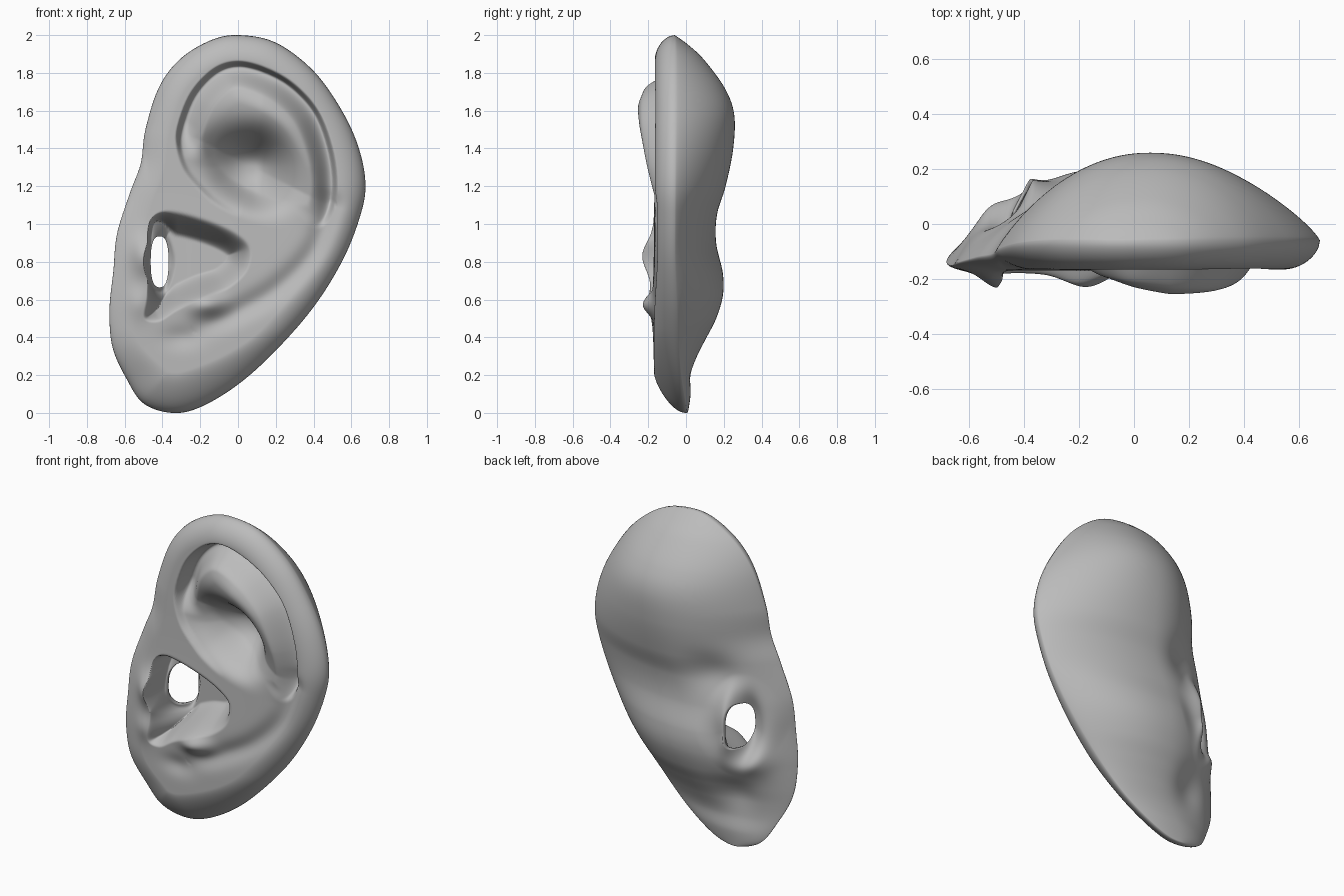
import bpy, bmesh, math
from mathutils import Vector, kdtree

if "Cube" in bpy.data.objects:
    bpy.data.objects.remove(bpy.data.objects["Cube"], do_unlink=True)


def smooth(a, b, v):
    t = min(max((v - a) / (b - a), 0.0), 1.0)
    return t * t * (3 - 2 * t)


def mix(a, b, t):
    return a + (b - a) * t


def spline(pts, n, closed=True):
    """Catmull-Rom curve through pts, resampled to n points evenly along its length."""
    P = [Vector(p).to_3d() for p in pts]
    k, dense = len(P), []
    for i in range(k if closed else k - 1):
        q = [P[j % k] if closed else P[min(max(j, 0), k - 1)] for j in range(i - 1, i + 3)]
        for s in range(30):
            t = s / 30
            dense.append(0.5 * (2 * q[1] + (q[2] - q[0]) * t
                                + (2 * q[0] - 5 * q[1] + 4 * q[2] - q[3]) * t * t
                                + (3 * q[1] - q[0] - 3 * q[2] + q[3]) * t ** 3))
    dense.append(P[0] if closed else P[-1])
    out, run, length = [], 0.0, sum((b - a).length for a, b in zip(dense, dense[1:]))
    step = length / (n if closed else n - 1)
    for a, b in zip(dense, dense[1:]):
        seg = (b - a).length
        while seg > 0 and len(out) * step < run + seg and len(out) < n:
            out.append(a.lerp(b, (len(out) * step - run) / seg))
        run += seg
    while len(out) < n:
        out.append(dense[-1].copy())
    return out


class Curve:
    """Distance lookup in the x-z plane; positive inside a clockwise loop."""

    def __init__(self, pts, n=600, closed=True):
        self.p = spline(pts, n, closed)
        self.flat = [Vector((p.x, p.y, 0)) for p in self.p]
        self.tree = kdtree.KDTree(n)
        for i, p in enumerate(self.flat):
            self.tree.insert(p, i)
        self.tree.balance()

    def dist(self, x, z):
        co, i, d = self.tree.find((x, z, 0))
        t = (self.flat[(i + 1) % len(self.flat)] - self.flat[i - 1]).normalized()
        side = (x - co.x) * t.y - (z - co.y) * t.x
        return side if d < .03 else math.copysign(d, side)


# Outer contour: x, z, and the depth y of the outermost edge
outline = Curve([(0, 2, -.06), (.2, 1.96, -.06), (.4, 1.81, -.06), (.55, 1.6, -.06), (.64, 1.4, -.06),
                 (.675, 1.2, -.06), (.64, 1.02, -.06), (.55, .8, -.06), (.4, .56, -.05), (.2, .33, -.04),
                 (0, .15, -.02), (-.2, .03, 0), (-.35, 0, 0), (-.5, .05, -.02), (-.59, .18, -.06),
                 (-.665, .35, -.11), (-.68, .55, -.14), (-.66, .75, -.15), (-.64, .95, -.14),
                 (-.57, 1.17, -.12), (-.515, 1.32, -.11), (-.49, 1.5, -.09), (-.42, 1.72, -.07),
                 (-.31, 1.87, -.06), (-.15, 1.97, -.06)])
# Inner edge of the outer rim, closed under the upper hollow
rim = Curve([(0, 1.865), (.15, 1.83), (.3, 1.745), (.43, 1.6), (.505, 1.4), (.53, 1.2), (.5, 1.05),
             (.43, .97), (.3, .955), (.15, .98), (0, 1.03), (-.12, 1.1), (-.2, 1.17), (-.29, 1.28),
             (-.33, 1.41), (-.32, 1.53), (-.25, 1.7), (-.13, 1.825)])
# Lower bowl around the ear canal
bowl = Curve([(-.45, 1.04), (-.35, 1.07), (-.15, 1.02), (0, .95), (.07, .87), (.05, .75), (-.05, .655),
              (-.19, .605), (-.32, .54), (-.42, .48), (-.5, .5), (-.485, .62), (-.475, .78), (-.48, .95)])
# Shallow valley between rim and inner ridge towards the lobe
valley = Curve([(.49, 1.1), (.4, .86), (.22, .67), (0, .54), (-.22, .45)], 300, False)
# Back profile: z, furthest y, x of that crest
back_profile = spline([(0, .01, -.35), (.1, .025, -.3), (.2, .025, -.25), (.3, .06, -.2), (.4, .11, -.16),
                       (.5, .16, -.12), (.62, .195, -.1), (.74, .195, -.1), (.9, .16, -.08), (1.05, .165, -.02),
                       (1.2, .21, .03), (1.4, .25, .05), (1.58, .255, .06), (1.72, .205, .05),
                       (1.87, .095, .03), (1.95, .01, .01), (2, -.06, 0)], 401, False)
# Soft bumps: x, z, radius x, radius z, depth change
front_bumps = [(-.49, .83, .075, .1, -.055), (-.17, .57, .1, .06, -.05), (-.52, .58, .06, .08, -.02),
               (-.3, .4, .1, .06, .02), (-.35, .65, .45, .35, -.018)]
back_bumps = [(-.5, .58, .09, .08, .04), (-.38, .36, .12, .12, -.04), (-.27, 1.12, .14, .12, -.04)]
PIT = (.08, 1.3)
HOLE = (-.415, .8)


def bump_sum(bumps, x, z):
    return sum(h * math.exp(-((x - bx) / rx) ** 2 - ((z - bz) / rz) ** 2) for bx, bz, rx, rz, h in bumps)


def tabulate_sections(n=200):
    """Left and right contour points (x, edge y) at evenly spaced heights."""
    rows, p = [], outline.p
    for k in range(n + 1):
        z = min(max(2 * k / n, .004), 1.996)
        hits = []
        for a, b in zip(p, p[1:] + p[:1]):
            if (a.y - z) * (b.y - z) <= 0 and a.y != b.y:
                hits.append(a.lerp(b, (z - a.y) / (b.y - a.y)))
        lo, hi = min(hits, key=lambda v: v.x), max(hits, key=lambda v: v.x)
        rows.append((lo.x, lo.z, hi.x, hi.z))
    return rows


sections = tabulate_sections()


def lookup(rows, f):
    i = min(int(f), len(rows) - 2)
    return [mix(a, b, f - i) for a, b in zip(rows[i], rows[i + 1])]


back_rows, j = [], 0
for k in range(201):
    while j < 399 and back_profile[j + 1].x < k / 100:
        j += 1
    a, b = back_profile[j], back_profile[j + 1]
    back_rows.append(tuple(a.lerp(b, min(max((k / 100 - a.x) / (b.x - a.x), 0), 1)))[1:])


def back_depth(x, z):
    f = min(max(z, 0), 2) * 100
    xl, yl, xr, yr = lookup(sections, f)
    crest, cx = lookup(back_rows, f)
    cx = min(max(cx, mix(xl, xr, .3)), mix(xl, xr, .7))
    if x < cx:
        v, e, power = (cx - x) / (cx - xl), yl, .9
    else:
        v, e, power = (x - cx) / (xr - cx), yr, .82
    v = min(v, 1)
    return mix(e, crest, (1 - v ** 2.1) ** power) + bump_sum(back_bumps, x, z) * smooth(1, .75, v)


def front_depth(x, z):
    dr, db = rim.dist(x, z), bowl.dist(x, z)
    dv = valley.dist(x, z)
    y = -.165 + bump_sum(front_bumps, x, z)
    y += .03 * math.exp(-(dv / .06) ** 2) * smooth(-.35, 0, x)
    if dr > 0:
        # Upper hollow, inner ridge and the groove under the rim
        dx, dz = x - PIT[0], z - PIT[1]
        ang = math.atan2(dz, dx)
        ridge = -.17 - .1 * max(0, math.cos(ang - 1.1)) + .04 * max(0, math.cos(ang - 3.0))
        r = math.hypot(dx / (.17 if dx > 0 else .24), dz / (.18 if dz > 0 else .22))
        inner = mix(ridge, .08, math.exp(-r ** 2.3))
        y = mix(y, inner, smooth(0, mix(.17, .23, max(0, math.sin(ang))), dr))
        groove = .085 * smooth(-.35, .15, math.cos(ang - 1.1)) + .03 * max(0, math.cos(ang - 2.9))
        y += groove * smooth(0, .035, dr) * (1 - smooth(.04, .15, dr))
    if db > 0:
        floor = mix(.1, .03, smooth(-.38, .05, x))
        narrow = smooth(-.32, -.46, x) * smooth(.55, .7, z)
        y = mix(y, floor, smooth(0, mix(.13, .04, narrow), db))
    return y


# Ring grid from the canal opening out to the contour, front and back sheets
N, M = 400, 140
contour = spline([tuple(p) for p in outline.p[::4]], N)
bm = bmesh.new()
front, back = [], []
for p in contour:
    a = math.atan2(p.y - HOLE[1], p.x - HOLE[0])
    r = (abs(math.cos(a) / .047) ** 2.6 + abs(math.sin(a) / .135) ** 2.6) ** (-1 / 2.6)
    hx, hz = HOLE[0] + r * math.cos(a), HOLE[1] + r * math.sin(a)
    hole_y = .04 + 2 * (hx - HOLE[0]) + .03 * smooth(.78, .66, hz)
    frow, brow = [], []
    for k in range(M):
        t = k / M
        t = mix(t, 1 - (1 - t) ** 2, .4)
        x, z = mix(hx, p.x, t), mix(hz, p.y, t)
        away = math.hypot(x - hx, z - hz)
        d = max(outline.dist(x, z), 0)
        yb = mix(hole_y + .025, back_depth(x, z), smooth(0, .18, away))
        yf = mix(hole_y, front_depth(x, z), smooth(0, .04, away))
        q = 1 - min(d / mix(.28, .13, smooth(0, .45, z)), 1)
        yf = mix(p.z, yf, (1 - q ** 1.8) ** .55)
        yf = min(yf, yb - min(.025, d * .5))
        frow.append(bm.verts.new((x, yf, z)))
        brow.append(bm.verts.new((x, yb, z)))
    edge = bm.verts.new((p.x, p.z, p.y))
    front.append(frow + [edge])
    back.append(brow + [edge])
for i in range(N):
    n = (i + 1) % N
    for k in range(M):
        bm.faces.new((front[i][k], front[i][k + 1], front[n][k + 1], front[n][k]))
        bm.faces.new((back[i][k], back[n][k], back[n][k + 1], back[i][k + 1]))
    bm.faces.new((front[i][0], front[n][0], back[n][0], back[i][0]))
bmesh.ops.recalc_face_normals(bm, faces=bm.faces)
mesh = bpy.data.meshes.new("ear")
bm.to_mesh(mesh)
bm.free()
ear = bpy.data.objects.new("ear", mesh)
bpy.context.collection.objects.link(ear)

# Single grey material
grey = bpy.data.materials.new("plain grey")
grey.use_nodes = True
color = (.5, .5, .5, 1)
grey.diffuse_color = color
grey.node_tree.nodes["Principled BSDF"].inputs["Base Color"].default_value = color
mesh.materials.append(grey)

bpy.ops.object.select_all(action="DESELECT")
ear.select_set(True)
bpy.context.view_layer.objects.active = ear
bpy.ops.object.shade_smooth_by_angle(angle=math.radians(120))
